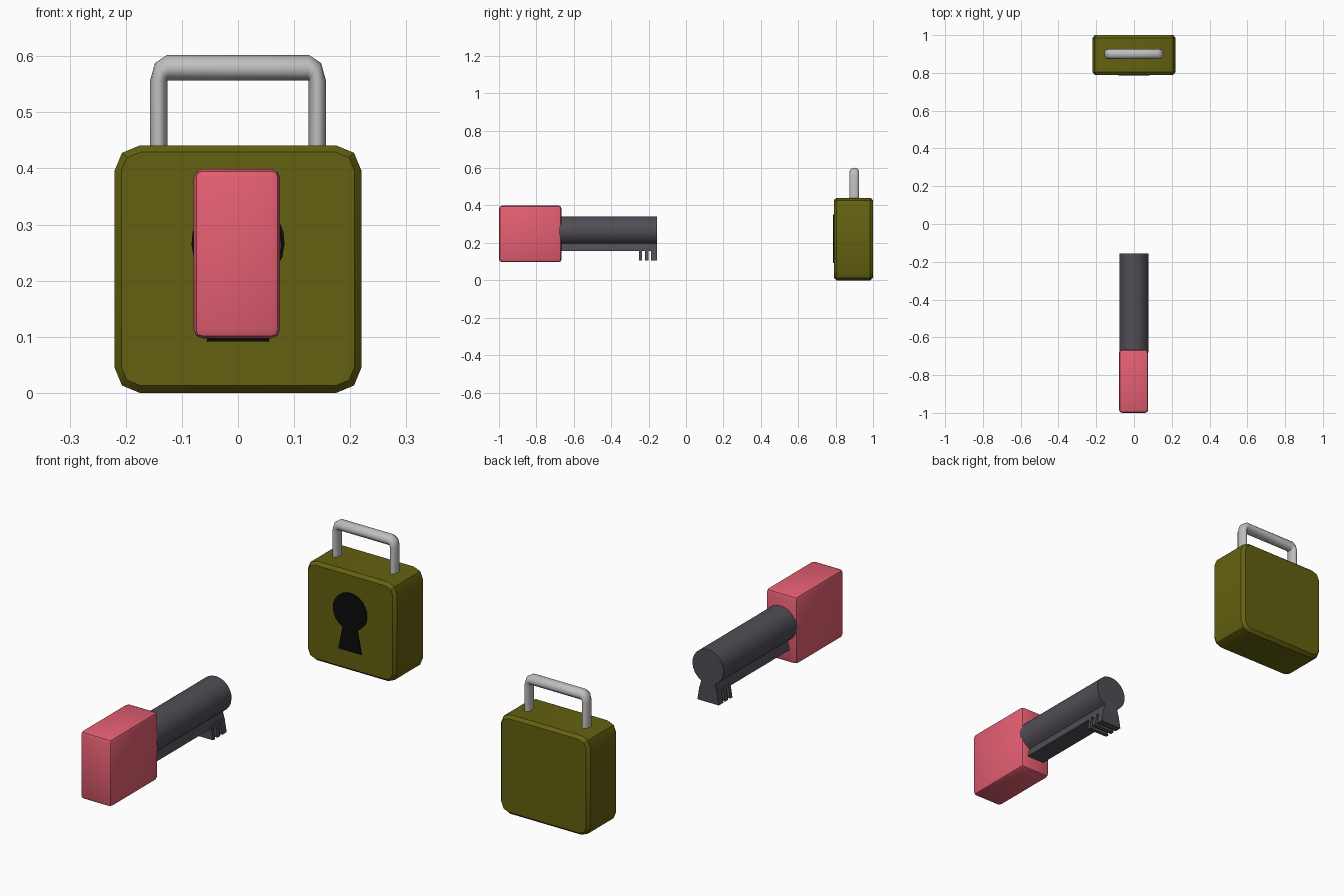
import bpy, bmesh, math
from mathutils import Vector

if "Cube" in bpy.data.objects:
    bpy.data.objects.remove(bpy.data.objects["Cube"])


def material(name, rgb):
    m = bpy.data.materials.new(name)
    m.diffuse_color = (*rgb, 1)
    m.use_nodes = True
    m.node_tree.nodes["Principled BSDF"].inputs["Base Color"].default_value = m.diffuse_color
    return m


olive = material("olive", (0.125, 0.12, 0.005))
silver = material("silver", (0.52, 0.52, 0.52))
pink = material("pink", (0.78, 0.115, 0.17))
charcoal = material("charcoal", (0.082, 0.074, 0.09))
black = material("black", (0.003, 0.003, 0.003))


def finish(name, bm, mat, smooth=None):
    bmesh.ops.recalc_face_normals(bm, faces=bm.faces[:])
    me = bpy.data.meshes.new(name)
    bm.to_mesh(me)
    bm.free()
    me.materials.append(mat)
    ob = bpy.data.objects.new(name, me)
    bpy.context.collection.objects.link(ob)
    if smooth:
        bpy.ops.object.select_all(action='DESELECT')
        ob.select_set(True)
        bpy.context.view_layer.objects.active = ob
        bpy.ops.object.shade_smooth_by_angle(angle=math.radians(smooth))
    return ob


def loft(name, rings, mat, smooth=None):
    """Skin a list of equal-length rings and cap both ends."""
    bm = bmesh.new()
    vs = [[bm.verts.new(p) for p in r] for r in rings]
    n = len(rings[0])
    for a, b in zip(vs, vs[1:]):
        for i in range(n):
            j = (i + 1) % n
            bm.faces.new((a[i], a[j], b[j], b[i]))
    bm.faces.new(vs[0])
    bm.faces.new(vs[-1])
    return finish(name, bm, mat, smooth)


def rounded_outline(hx, z0, z1, cut):
    """Rectangle in xz with two-step rounded corners."""
    pts = []
    for cx, cz, a0 in ((hx - cut, z1 - cut, 0), (-hx + cut, z1 - cut, 90),
                       (-hx + cut, z0 + cut, 180), (hx - cut, z0 + cut, 270)):
        for a in (0, 45, 90):
            t = math.radians(a0 + a)
            pts.append((cx + cut * math.cos(t), cz + cut * math.sin(t)))
    return pts


def keyhole_outline(cz, r, neck, foot, bottom, n=20):
    """Round head with a flared foot, in xz."""
    a = math.asin(neck / r)
    pts = []
    for i in range(n + 1):
        t = -math.pi / 2 + a + (2 * math.pi - 2 * a) * i / n
        pts.append((r * math.cos(t), cz + r * math.sin(t)))
    return pts + [(-foot, bottom), (foot, bottom)]


def prism(name, outline, y0, y1, mat, smooth=None):
    return loft(name, [[(x, y, z) for x, z in outline] for y in (y0, y1)], mat, smooth)


# Padlock body: rounded slab with narrow bevelled rims
inner = rounded_outline(0.208, 0.013, 0.429, 0.034)
outer = rounded_outline(0.22, 0.0, 0.441, 0.045)
loft("lock_body", [[(x, y, z) for x, z in o] for o, y in
                   ((inner, 0.79), (outer, 0.805), (outer, 0.985), (inner, 1.0))],
     olive, 35)

# Keyhole: thin plate on the front of the lock
prism("keyhole", keyhole_outline(0.268, 0.083, 0.036, 0.056, 0.092), 0.785, 0.791, black)

# Shackle: oval tube bent over the lock, (inner point, outer point) per station
half = [((0.126, 0.42), (0.157, 0.42)), ((0.126, 0.556), (0.157, 0.556)),
        ((0.126, 0.557), (0.148, 0.588)), ((0.125, 0.557), (0.127, 0.602))]
stations = half + [((-a[0], a[1]), (-b[0], b[1])) for a, b in reversed(half)]
rings = []
for a, b in stations:
    a, b = Vector((a[0], 0.9, a[1])), Vector((b[0], 0.9, b[1]))
    ring = []
    for i in range(12):
        t = 2 * math.pi * i / 12
        ring.append((a + b) / 2 + (b - a) / 2 * math.cos(t)
                    + Vector((0, 0.026 * math.sin(t), 0)))
    rings.append(ring)
loft("shackle", rings, silver, 50)

# Key handle: softly bevelled block
bm = bmesh.new()
bmesh.ops.create_cube(bm, size=1)
for v in bm.verts:
    v.co = (v.co.x * 0.154 - 0.002, v.co.y * 0.335 - 0.8325, v.co.z * 0.302 + 0.248)
bmesh.ops.bevel(bm, geom=bm.edges[:], offset=0.016, segments=2, profile=0.5,
                affect='EDGES')
finish("key_handle", bm, pink, 40)

# Key shaft: keyhole-shaped bar
prism("key_shaft", keyhole_outline(0.265, 0.077, 0.034, 0.044, 0.157),
      -0.68, -0.155, charcoal, 35)

# Key teeth: three flared plates under the tip
for i, (y0, y1) in enumerate(((-0.251, -0.236), (-0.22, -0.2), (-0.187, -0.155))):
    prism(f"key_tooth_{i + 1}", [(-0.042, 0.17), (0.042, 0.17), (0.053, 0.107), (-0.053, 0.107)],
          y0, y1, charcoal)
